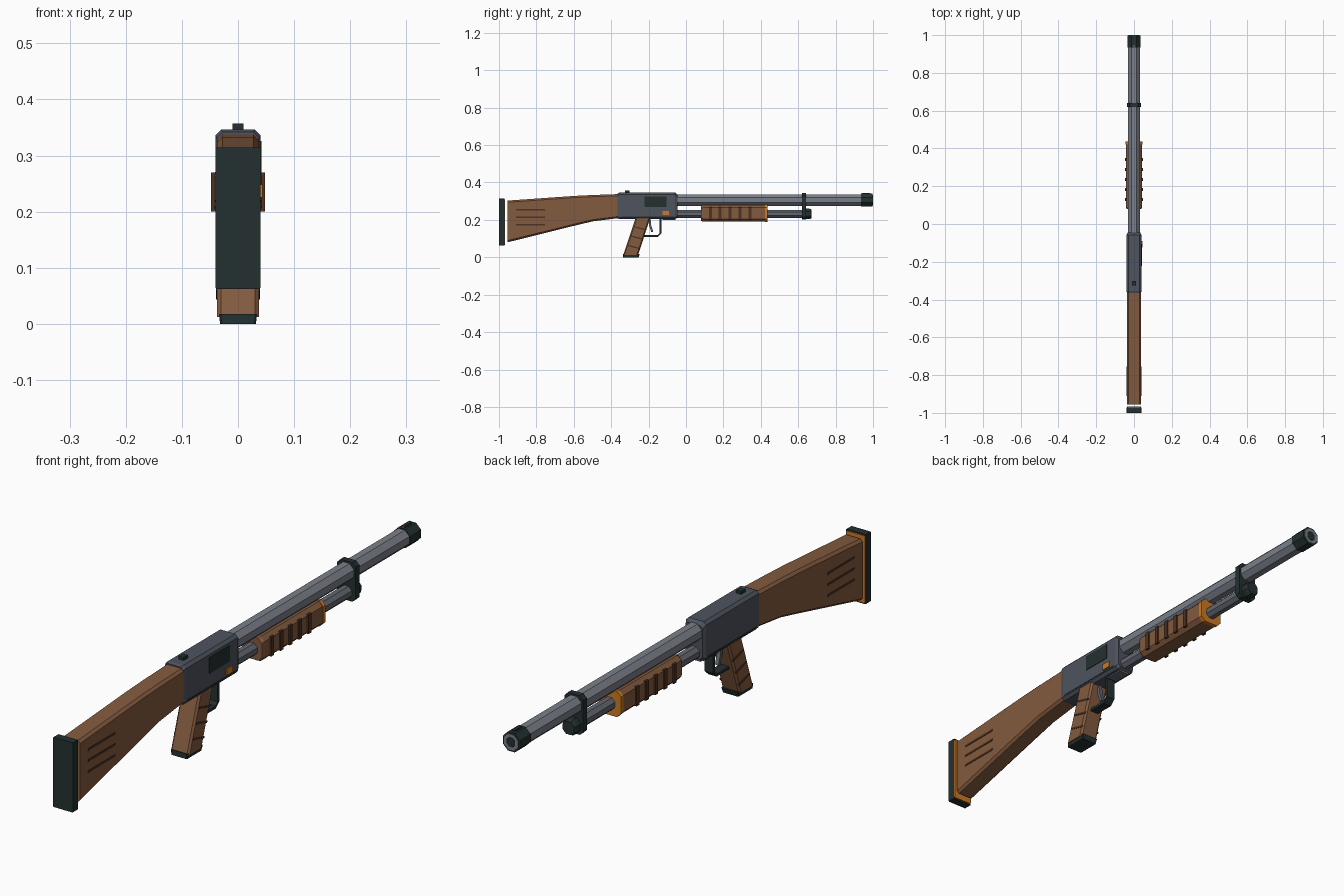
import bpy, bmesh, math

cube = bpy.data.objects.get("Cube")
if cube:
    bpy.data.objects.remove(cube, do_unlink=True)


def material(name, *rgb):
    lin = [(c / 255 / 12.92) if c < 11 else ((c / 255 + 0.055) / 1.055) ** 2.4 for c in rgb]
    m = bpy.data.materials.new(name)
    m.use_nodes = True
    m.diffuse_color = (*lin, 1)
    m.node_tree.nodes["Principled BSDF"].inputs["Base Color"].default_value = (*lin, 1)
    return m


WOOD = material("walnut wood", 132, 91, 63)
GROOVE = material("dark wood groove", 78, 50, 35)
STEEL = material("barrel steel", 122, 127, 137)
TUBE = material("tube steel", 98, 103, 112)
BODY = material("receiver steel", 78, 83, 94)
BLACK = material("black metal", 36, 48, 48)
BRASS = material("brass", 205, 122, 38)


def finish(name, bm, mat):
    bmesh.ops.recalc_face_normals(bm, faces=bm.faces)
    me = bpy.data.meshes.new(name)
    bm.to_mesh(me)
    bm.free()
    me.materials.append(mat)
    ob = bpy.data.objects.new(name, me)
    bpy.context.collection.objects.link(ob)
    return ob


def skin(name, rings, mat):
    """Bridge matching rings of points and cap both ends."""
    bm = bmesh.new()
    loops = [[bm.verts.new(p) for p in ring] for ring in rings]
    for a, b in zip(loops, loops[1:]):
        for i in range(len(a)):
            j = (i + 1) % len(a)
            bm.faces.new((a[i], a[j], b[j], b[i]))
    bm.faces.new(loops[0])
    bm.faces.new(loops[-1])
    return finish(name, bm, mat)


def loft(name, stations, c, mat, axis="y"):
    """Chamfered rectangles (position, half width, low, high) along an axis."""
    rings = []
    for t, w, lo, hi in stations:
        pts = [(w - c, lo), (w, lo + c), (w, hi - c), (w - c, hi),
               (c - w, hi), (-w, hi - c), (-w, lo + c), (c - w, lo)]
        rings.append([(x, t, v) if axis == "y" else (x, v, t) for x, v in pts])
    return skin(name, rings, mat)


def turned(name, z, profile, mat):
    """Eight-sided lathe along y; radii measured to the flats."""
    angles = [math.pi / 8 + i * math.pi / 4 for i in range(8)]
    k = 1 / math.cos(math.pi / 8)
    return skin(name, [[(r * k * math.cos(a), y, z + r * k * math.sin(a)) for a in angles]
                       for y, r in profile], mat)


def block(name, x, y, z, mat):
    """Plain box from x, y and z ranges."""
    rings = [[(x[0], t, z[0]), (x[1], t, z[0]), (x[1], t, z[1]), (x[0], t, z[1])] for t in y]
    return skin(name, rings, mat)


def strip(name, path, half_x, thick, mat):
    """Flat strip following a y-z path, thickened to both sides."""
    rings = []
    for i, (y, z) in enumerate(path):
        a, b = path[max(i - 1, 0)], path[min(i + 1, len(path) - 1)]
        d = math.hypot(b[0] - a[0], b[1] - a[1])
        ny, nz = -(b[1] - a[1]) / d * thick / 2, (b[0] - a[0]) / d * thick / 2
        rings.append([(s * half_x, y + t * ny, z + t * nz)
                      for s, t in ((-1, -1), (1, -1), (1, 1), (-1, 1))])
    return skin(name, rings, mat)


# Stock with butt pad and spacer
loft("stock", [(-0.955, 0.037, 0.08, 0.303), (-0.6, 0.037, 0.168, 0.328),
               (-0.5, 0.037, 0.192, 0.333), (-0.355, 0.037, 0.21, 0.338)], 0.009, WOOD)
loft("butt_pad", [(-1.0, 0.04, 0.062, 0.314), (-0.971, 0.04, 0.062, 0.314)], 0.002, BLACK)
loft("butt_spacer", [(-0.971, 0.038, 0.066, 0.31), (-0.967, 0.038, 0.066, 0.31)], 0.004, BRASS)

# Receiver and its fittings
loft("receiver", [(-0.365, 0.037, 0.207, 0.342), (-0.355, 0.04, 0.204, 0.346),
                  (-0.058, 0.04, 0.204, 0.346), (-0.046, 0.034, 0.212, 0.335)], 0.01, BODY)
block("ejection_port", (0.037, 0.042), (-0.222, -0.105), (0.268, 0.326), BLACK)
block("safety_button", (0.037, 0.044), (-0.125, -0.09), (0.225, 0.248), BRASS)
block("rear_sight", (-0.01, 0.01), (-0.325, -0.301), (0.34, 0.357), BLACK)
block("loading_gate", (-0.02, 0.02), (-0.125, -0.055), (0.199, 0.21), TUBE)

# Barrel, muzzle and front sight
turned("barrel", 0.306, [(-0.06, 0.031), (0.94, 0.031)], STEEL)
turned("muzzle", 0.306, [(0.935, 0.034), (0.998, 0.034), (0.998, 0.029)], BLACK)
turned("muzzle_crown", 0.306, [(0.99, 0.028), (1.0, 0.028), (1.0, 0.017), (0.999, 0.016)], STEEL)
turned("bore", 0.306, [(0.998, 0.017), (1.0, 0.016)], BLACK)
block("front_sight", (-0.006, 0.006), (0.945, 0.985), (0.335, 0.345), BLACK)
block("sight_bead", (-0.004, 0.004), (0.941, 0.945), (0.337, 0.344), BRASS)

# Magazine tube, cap and barrel band
turned("magazine_tube", 0.232, [(-0.06, 0.022), (0.64, 0.022)], TUBE)
turned("magazine_cap", 0.232, [(0.63, 0.028), (0.66, 0.028), (0.672, 0.023)], BLACK)
loft("barrel_band", [(0.619, 0.037, 0.202, 0.343), (0.641, 0.037, 0.202, 0.343)], 0.013, BLACK)

# Sliding fore-end
loft("fore_end", [(0.08, 0.04, 0.195, 0.276), (0.09, 0.043, 0.191, 0.28),
                  (0.425, 0.043, 0.191, 0.28)], 0.015, WOOD)
loft("fore_end_cap", [(0.422, 0.045, 0.189, 0.282), (0.436, 0.045, 0.189, 0.282)], 0.016, BRASS)

# Grip and foot
loft("grip", [(0.012, 0.037, -0.336, -0.256), (0.215, 0.037, -0.268, -0.19)], 0.007, WOOD, "z")
loft("grip_foot", [(0, 0.032, -0.338, -0.253), (0.018, 0.034, -0.337, -0.247)], 0.003, BLACK, "z")

# Trigger and guard
strip("trigger_guard", [(-0.232, 0.113), (-0.152, 0.113), (-0.136, 0.128), (-0.136, 0.21)],
      0.017, 0.01, BLACK)
strip("trigger", [(-0.195, 0.21), (-0.192, 0.17), (-0.18, 0.135)], 0.007, 0.011, TUBE)

# Grooves and ribs on both sides
for side, s in (("left", 1), ("right", -1)):
    def plate(a, b):
        return tuple(sorted((s * a, s * b)))
    for i in range(3):
        z = 0.175 + 0.04 * i
        block(f"stock_groove_{side}_{i + 1}", plate(0.035, 0.039), (-0.91, -0.755),
              (z - 0.004, z + 0.004), GROOVE)
        # Grip bands follow the tilt of the grip
        z = 0.055 + 0.05 * i
        y = -0.285 + 0.335 * (z - 0.055)
        band = strip(f"grip_band_{side}_{i + 1}", [(y - 0.025, z + 0.008), (y + 0.037, z - 0.008)],
                     0.002, 0.007, GROOVE)
        band.location.x = s * 0.037
    for i in range(5):
        y = 0.13 + 0.053 * i
        block(f"fore_end_rib_{side}_{i + 1}", plate(0.04, 0.048), (y - 0.008, y + 0.008),
              (0.2, 0.27), GROOVE)
    block(f"receiver_groove_{side}", plate(0.037, 0.041), (-0.345, -0.065), (0.217, 0.221), BLACK)
